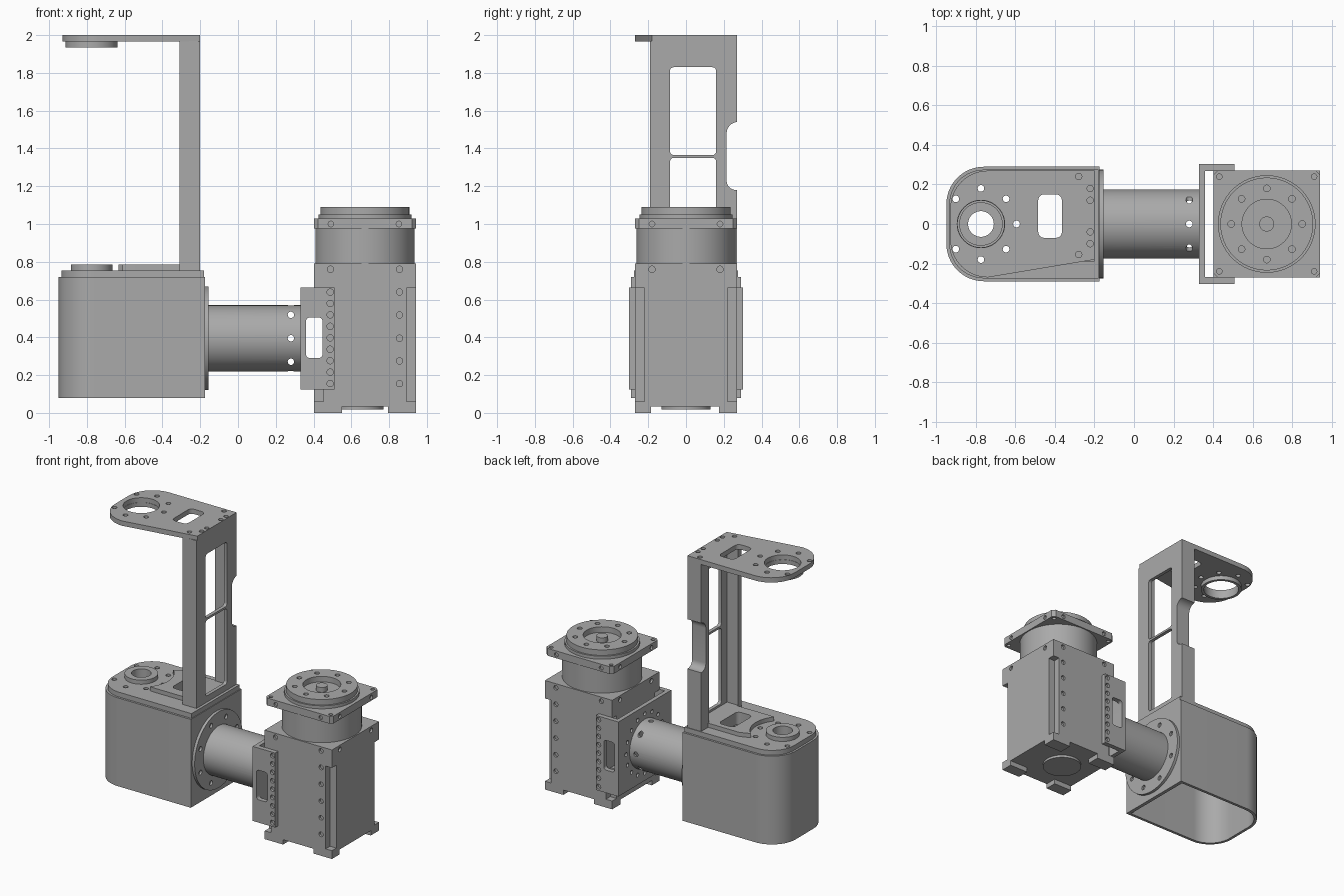
import bpy, bmesh
from math import pi, sin, cos

cube = bpy.data.objects.get("Cube")
if cube:
    bpy.data.objects.remove(cube, do_unlink=True)

grey = bpy.data.materials.new("machined grey")
grey.use_nodes = True
tone = (0.4, 0.4, 0.4, 1)
grey.diffuse_color = tone
grey.node_tree.nodes["Principled BSDF"].inputs["Base Color"].default_value = tone

# Axis letter -> how a profile point (a, b) at height h sits in space
PLACE = {"x": lambda a, b, h: (h, a, b),
         "y": lambda a, b, h: (a, h, b),
         "z": lambda a, b, h: (a, b, h)}


def arc(ca, cb, r, start, end, n=12):
    steps = [start + (end - start) * i / n for i in range(n + 1)]
    return [(ca + r * cos(t), cb + r * sin(t)) for t in steps]


def circle(ca, cb, r, n=48):
    return arc(ca, cb, r, 0, 2 * pi, n)[:-1]


def ring(ca, cb, r, n, turn=0):
    return circle(ca, cb, r, n) if not turn else arc(ca, cb, r, turn, turn + 2 * pi, n)[:-1]


def rect(a0, a1, b0, b1):
    return [(a0, b0), (a1, b0), (a1, b1), (a0, b1)]


def round_rect(a0, a1, b0, b1, r):
    return (arc(a1 - r, b1 - r, r, 0, pi / 2, 5) + arc(a0 + r, b1 - r, r, pi / 2, pi, 5)
            + arc(a0 + r, b0 + r, r, pi, 1.5 * pi, 5) + arc(a1 - r, b0 + r, r, 1.5 * pi, 2 * pi, 5))


def nose(a0, a1, half, r, right_low=None):
    """Outline with two rounded corners on its -x end."""
    low = -half if right_low is None else right_low
    return ([(a1, low), (a1, half)] + arc(a0 + r, half - r, r, pi / 2, pi, 16)
            + arc(a0 + r, r - half, r, pi, 1.5 * pi, 16))


def part(name, *prisms):
    """Each prism is (axis, profile, low, high)."""
    bm = bmesh.new()
    for axis, pts, lo, hi in prisms:
        ends = [[bm.verts.new(PLACE[axis](a, b, h)) for a, b in pts] for h in (lo, hi)]
        bm.faces.new(ends[0])
        bm.faces.new(ends[1])
        for i in range(len(pts)):
            j = (i + 1) % len(pts)
            bm.faces.new((ends[0][i], ends[0][j], ends[1][j], ends[1][i]))
    bmesh.ops.recalc_face_normals(bm, faces=bm.faces)
    mesh = bpy.data.meshes.new(name)
    bm.to_mesh(mesh)
    bm.free()
    mesh.materials.append(grey)
    obj = bpy.data.objects.new(name, mesh)
    bpy.context.collection.objects.link(obj)
    return obj


def cut(obj, *prisms):
    cutter = part("cutter", *prisms)
    mod = obj.modifiers.new("cut", "BOOLEAN")
    mod.operation, mod.solver, mod.object = "DIFFERENCE", "EXACT", cutter
    bpy.context.view_layer.objects.active = obj
    bpy.ops.object.modifier_apply(modifier=mod.name)
    bpy.data.objects.remove(cutter, do_unlink=True)


def holes(axis, centres, r, lo, hi):
    return [(axis, circle(a, b, r, 14), lo, hi) for a, b in centres]


HUB = -0.775      # hub axis of the fork
ARM = 0.395       # height of the tube axis
ACT = 0.672       # actuator axis
slot = round_rect(-0.485, -0.365, -0.07, 0.15, 0.03)
hub_screws = [p for p in ring(HUB, 0, 0.18, 8) if p[0] > HUB - 0.15]

# Housing: open-bottomed shell with an inset lid
housing = part("housing_shell", ("z", nose(-0.95, -0.175, 0.29, 0.19), 0.08, 0.72))
cut(housing, ("z", nose(-0.93, -0.2, 0.27, 0.17), 0, 1))
lid = part("housing_lid", ("z", nose(-0.935, -0.18, 0.275, 0.175), 0.695, 0.755))
cut(lid, ("z", circle(HUB, 0, 0.065), 0.6, 1), ("z", slot, 0.6, 1),
    *holes("z", hub_screws, 0.017, 0.6, 1))
boss = part("hub_boss", ("z", circle(HUB, 0, 0.11), 0.755, 0.785))
cut(boss, ("z", circle(HUB, 0, 0.065), 0.7, 1))
pad = part("lid_pad", ("z", [(-0.56, -0.142), (-0.31, -0.142), (-0.31, 0.19), (-0.56, 0.19)]
                       + arc(HUB, 0, 0.215, 0.85, -0.7, 16), 0.755, 0.785))
cut(pad, ("z", slot, 0.7, 1))

# Column: channel with two windows and a scalloped rear edge
column = part("column", ("x", rect(-0.19, 0.27, 0.755, 1.97), -0.31, -0.2))
cut(column, ("x", rect(-0.15, 0.18, 0.785, 1.94), -0.4, -0.225))
cut(column, ("x", round_rect(-0.085, 0.16, 1.365, 1.83, 0.02), -0.4, 0),
    ("x", round_rect(-0.085, 0.16, 0.8, 1.35, 0.02), -0.4, 0))
cut(column, ("x", [(0.3, 1.18), (0.27, 1.18)] + arc(0.265, 1.23, 0.05, 1.5 * pi, pi, 8)
             + arc(0.275, 1.48, 0.06, pi, pi / 2, 8) + [(0.3, 1.54)], -0.4, 0))

# Top arm: tapered plate with hub ring below it
arm = part("top_arm", ("z", nose(-0.93, -0.2, 0.27, 0.19, -0.18), 1.965, 2))
cut(arm, ("z", circle(HUB, 0, 0.12), 1.9, 2.1), ("z", slot, 1.9, 2.1),
    *holes("z", hub_screws, 0.017, 1.9, 2.1),
    *holes("z", [(-0.28, 0.24), (-0.222, 0.18), (-0.222, 0.12), (-0.222, -0.04),
                 (-0.222, -0.1), (-0.28, -0.155)], 0.016, 1.98, 2.1))
hub = part("top_hub_ring", ("z", circle(HUB, 0, 0.138), 1.935, 1.966))
cut(hub, ("z", circle(HUB, 0, 0.118), 1.9, 2.1))

# Tube with bolt flange
flange = part("tube_flange", ("x", circle(0, ARM, 0.275, 64), -0.18, -0.155))
cut(flange, *holes("x", ring(0, ARM, 0.225, 8, pi / 8), 0.017, -0.17, 0))
tube = part("tube", ("x", circle(0, ARM, 0.175, 64), -0.16, 0.335))
cut(tube, ("x", circle(0, ARM, 0.16, 64), -0.15, 0.325))
cut(tube, *holes("y", [(0.28, ARM)], 0.017, -1, 1))
for k in (-0.124, 0.124):
    cut(tube, *holes("y", [(0.28, ARM + k)], 0.017, -1, 1))
cut(tube, *holes("z", [(0.28, 0)], 0.017, 0, 1))

# Bracket: U shape clamped round the actuator
bracket = part("bracket", ("z", rect(0.33, 0.51, -0.303, 0.303), 0.125, 0.665))
cut(bracket, ("z", rect(0.36, 0.6, -0.269, 0.269), 0, 1))
cut(bracket, ("y", round_rect(0.36, 0.447, 0.29, 0.505, 0.02), -1, 1))
bracket_screws = [(0.488, 0.155 + 0.0606 * i) for i in range(9)]
cut(bracket, *holes("y", bracket_screws, 0.017, -0.4, -0.285),
    *holes("y", bracket_screws, 0.017, 0.285, 0.4),
    *holes("x", ring(0, ARM, 0.215, 16), 0.014, 0.3, 0.345))

# Actuator body: relieved corners, feet and screw rows
X0, X1, HALF = 0.403, 0.942, 0.27
body = part("actuator_body", ("z", rect(X0, X1, -HALF, HALF), 0, 0.79))
cut(body, *[("z", rect(a, a + 0.1, b, b + 0.1), 0.06, 0.66)
            for a in (X0 - 0.05, X1 - 0.05) for b in (-HALF - 0.05, HALF - 0.05)])
cut(body, ("y", rect(0.3, 0.45, 0.27, 0.53), -1, 1))
cut(body, ("y", rect(0.55, 0.795, -0.1, 0.035), -1, 1))
cut(body, ("x", rect(-0.185, 0.175, -0.1, 0.035), 0, 2))
body_screws = [(0.855, z) for z in (0.155, 0.275, ARM, 0.518, 0.64, 0.76)] + [(0.49, 0.76)]
side_screws = [(s, 0.76) for s in (-0.18, 0.18)]
cut(body, *holes("y", body_screws, 0.017, -0.4, -0.255),
    *holes("y", body_screws, 0.017, 0.255, 0.4),
    *holes("x", side_screws, 0.017, 0.927, 1), *holes("x", side_screws, 0.017, 0.3, 0.418))
part("bottom_cover", ("z", circle(0.64, 0, 0.13), 0.018, 0.04))

# Actuator head: neck, square plate and output disc
part("neck", ("z", circle(ACT, 0, 0.263, 64), 0.785, 0.98))
plate = part("head_plate", ("z", [(X0 + 0.02, -HALF), (X1 - 0.02, -HALF), (X1, 0.02 - HALF),
                                  (X1, HALF - 0.02), (X1 - 0.02, HALF), (X0 + 0.02, HALF),
                                  (X0, HALF - 0.02), (X0, 0.02 - HALF)], 0.975, 1.028))
edge = [(s, 1.0) for s in (-0.18, 0.18)]
front_edge = [(ACT + s, z) for s, z in edge]
cut(plate, *holes("z", [(ACT + a, b) for a in (-0.24, 0.24) for b in (-0.24, 0.24)], 0.014, 0.9, 1.1),
    *holes("y", front_edge, 0.015, -0.4, -0.258), *holes("y", front_edge, 0.015, 0.258, 0.4),
    *holes("x", edge, 0.015, 0.3, 0.415), *holes("x", edge, 0.015, 0.93, 1))
collar = part("head_collar", ("z", circle(ACT, 0, 0.247, 64), 1.02, 1.05))
disc = part("output_disc", ("z", circle(ACT, 0, 0.235, 64), 1.045, 1.09))
cut(disc, ("z", circle(ACT, 0, 0.125), 1, 1.2), *holes("z", ring(ACT, 0, 0.18, 8), 0.017, 1.06, 1.2))
part("output_pin", ("z", circle(ACT, 0, 0.038, 24), 1.045, 1.085))

# Smooth round walls, keep edges sharp
bpy.ops.object.select_all(action="DESELECT")
for obj in bpy.context.collection.objects:
    if obj.type == "MESH":
        obj.select_set(True)
        bpy.context.view_layer.objects.active = obj
bpy.ops.object.shade_smooth_by_angle()
